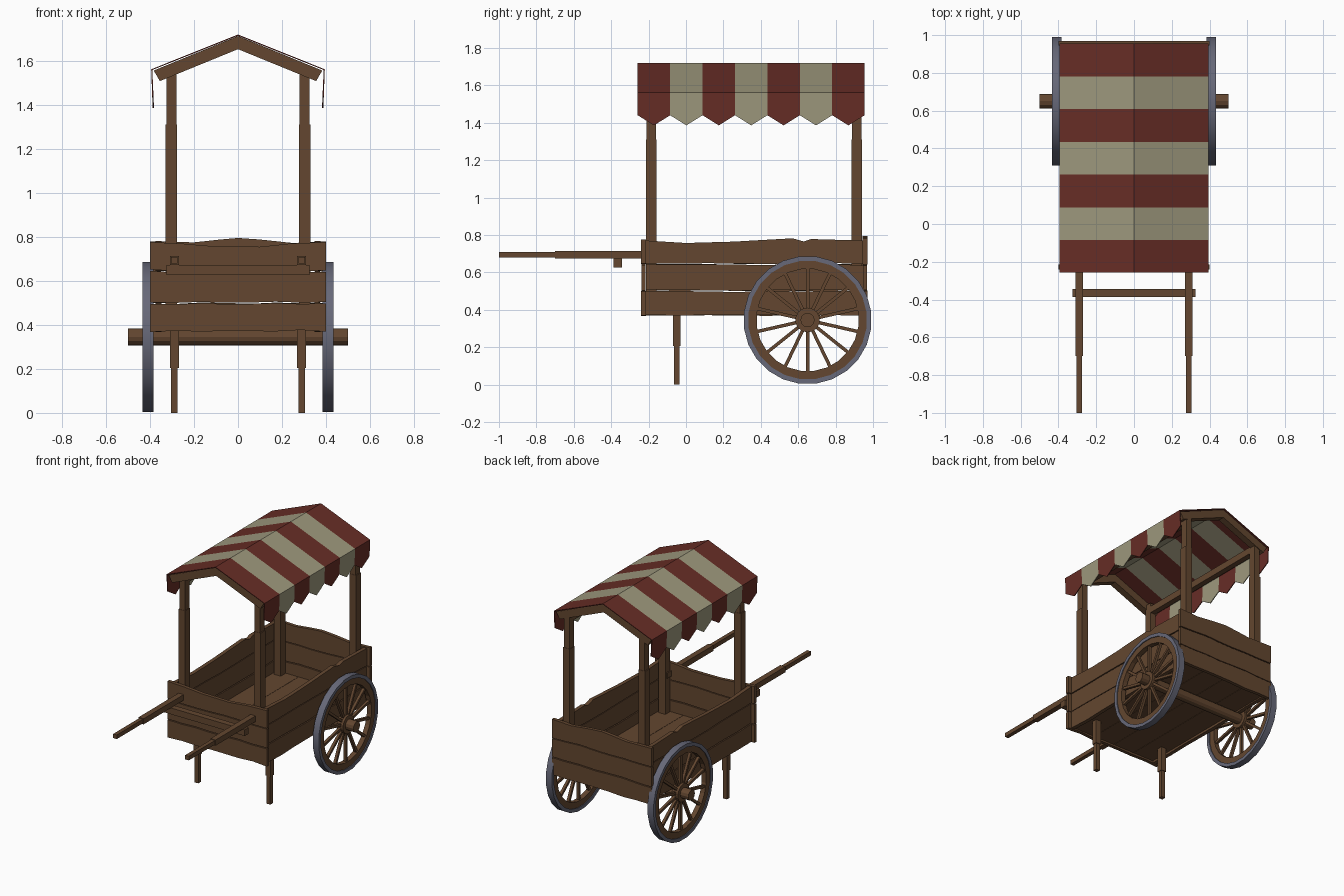
import bpy, bmesh, math, random
from mathutils import Vector, Matrix

if "Cube" in bpy.data.objects:
    bpy.data.objects.remove(bpy.data.objects["Cube"])

random.seed(4)

def material(name, rgb):
    m = bpy.data.materials.new(name)
    m.diffuse_color = (*rgb, 1)
    m.use_nodes = True
    m.node_tree.nodes["Principled BSDF"].inputs["Base Color"].default_value = m.diffuse_color
    return m

WOOD = material("brown wood", (0.125, 0.062, 0.029))
RED = material("red canvas", (0.135, 0.026, 0.019))
CREAM = material("cream canvas", (0.34, 0.315, 0.205))
METAL = material("grey metal", (0.135, 0.14, 0.19))

def finish(name, bm, mats, recalc=True):
    if recalc:
        bmesh.ops.recalc_face_normals(bm, faces=bm.faces)
    me = bpy.data.meshes.new(name)
    bm.to_mesh(me)
    bm.free()
    ob = bpy.data.objects.new(name, me)
    for m in mats:
        me.materials.append(m)
    bpy.context.collection.objects.link(ob)
    return ob

def add_box(bm, lo, hi):
    lo, hi = Vector(lo), Vector(hi)
    mat = Matrix.Translation((lo + hi) / 2) @ Matrix.Diagonal((*(hi - lo), 1))
    return bmesh.ops.create_cube(bm, size=1, matrix=mat)["verts"]

def box(name, lo, hi):
    bm = bmesh.new()
    add_box(bm, lo, hi)
    return finish(name, bm, [WOOD])

def prism(name, pts, lo, hi, axis):
    """Extrude a (u, z) outline along x or y between lo and hi."""
    bm = bmesh.new()
    at = (lambda u, z, d: (d, u, z)) if axis == "x" else (lambda u, z, d: (u, d, z))
    a = [bm.verts.new(at(u, z, lo)) for u, z in pts]
    b = [bm.verts.new(at(u, z, hi)) for u, z in pts]
    bm.faces.new(a)
    bm.faces.new(b)
    for i in range(len(pts)):
        j = (i + 1) % len(pts)
        bm.faces.new((a[i], a[j], b[j], b[i]))
    return finish(name, bm, [WOOD])

def seam(u0, u1, z, n=7):
    return [(u0 + (u1 - u0) * i / n, z + random.uniform(-0.005, 0.005)) for i in range(n + 1)]

def plank_wall(name, u0, u1, lo, hi, axis, top):
    """Three stacked planks with uneven seams and a given top edge."""
    edges = [seam(u0, u1, 0.372), seam(u0, u1, 0.5), seam(u0, u1, 0.645), top]
    for k in range(3):
        low = [(u, z + (0.003 if k else 0)) for u, z in edges[k]]
        high = [(u, z - (0.003 if k < 2 else 0)) for u, z in edges[k + 1]]
        d = 0.002 * (k % 2)
        prism(f"{name}_plank_{k + 1}", low + high[::-1], lo + d, hi - d, axis)

def ring(bm, r0, r1, x0, x1, n, c):
    """Rectangular-section ring (or disc when r0 is 0) around the x axis."""
    prof = [(r0, x0), (r1, x0), (r1, x1), (r0, x1)]
    rows = []
    for i in range(n):
        a = 2 * math.pi * (i + 0.5) / n
        rows.append([bm.verts.new((x, c[0] + r * math.cos(a), c[1] + r * math.sin(a)))
                     for r, x in prof])
    for i in range(n):
        p, q = rows[i], rows[(i + 1) % n]
        for k in range(4):
            m = (k + 1) % 4
            bm.faces.new((p[k], p[m], q[m], q[k]))

# cart body
side_top = [(-0.215, 0.77), (0, 0.757), (0.25, 0.764), (0.57, 0.782), (0.63, 0.765),
            (0.67, 0.778), (0.945, 0.77)]
for s, side in ((-1, "left"), (1, "right")):
    x = sorted((s * 0.347, s * 0.375))
    plank_wall(f"{side}_wall", -0.215, 0.945, x[0], x[1], "x", side_top)
plank_wall("front_wall", -0.40, 0.40, -0.24, -0.215, "y",
           [(-0.4, 0.776), (-0.26, 0.77), (-0.12, 0.758), (0.1, 0.755), (0.24, 0.77), (0.4, 0.776)])
plank_wall("back_wall", -0.40, 0.40, 0.945, 0.97, "y",
           [(-0.4, 0.78), (-0.2, 0.775), (-0.08, 0.788), (0, 0.795), (0.1, 0.788), (0.25, 0.772), (0.4, 0.78)])
for i in range(4):
    w = 0.694 / 4
    box(f"floor_board_{i + 1}", (-0.347 + i * w, -0.215, 0.385), (-0.349 + (i + 1) * w, 0.945, 0.415))

for s, side in ((-1, "left"), (1, "right")):
    def sbox(name, x0, x1, y0, y1, z0, z1):
        x = sorted((s * x0, s * x1))
        return box(f"{side}_{name}", (x[0], y0, z0), (x[1], y1, z1))

    # canopy posts, thinner near the top, and the beam joining them
    for end, y0 in (("front", -0.213), ("back", 0.886)):
        sbox(f"{end}_post", 0.277, 0.33, y0, y0 + 0.055, 0.41, 1.31)
        sbox(f"{end}_post_upper", 0.28, 0.324, y0 + 0.002, y0 + 0.053, 1.31, 1.575)
    sbox("eave_beam", 0.282, 0.322, -0.16, 0.89, 1.50, 1.55)

    # handles and legs with slimmer ends
    sbox("handle", 0.269, 0.31, -0.70, -0.17, 0.673, 0.714)
    sbox("handle_grip", 0.275, 0.304, -1.0, -0.70, 0.679, 0.709)
    sbox("leg_upper", 0.269, 0.31, -0.07, -0.03, 0.205, 0.39)
    sbox("leg_lower", 0.274, 0.305, -0.065, -0.035, 0.0, 0.205)

    # wheel: iron tyre, wooden rim, hub and fourteen spokes
    c = (0.65, 0.345)
    bm = bmesh.new()
    ring(bm, 0.318, 0.343, s * 0.385, s * 0.433, 24, c)
    tyre = finish(f"{side}_tyre", bm, [METAL])
    bpy.ops.object.select_all(action="DESELECT")
    tyre.select_set(True)
    bpy.context.view_layer.objects.active = tyre
    bpy.ops.object.shade_smooth_by_angle(angle=math.radians(30))
    bm = bmesh.new()
    ring(bm, 0.274, 0.319, s * 0.391, s * 0.427, 24, c)
    finish(f"{side}_wheel_rim", bm, [WOOD])
    bm = bmesh.new()
    ring(bm, 0.036, 0.066, s * 0.383, s * 0.435, 14, c)
    finish(f"{side}_hub", bm, [WOOD])
    bm = bmesh.new()
    for i in range(14):
        vs = add_box(bm, (-0.010, -0.009, 0.055), (0.010, 0.009, 0.28))
        m = Matrix.Translation((s * 0.409, *c)) @ Matrix.Rotation(2 * math.pi * i / 14, 4, "X")
        bmesh.ops.transform(bm, matrix=m, verts=vs)
    finish(f"{side}_spokes", bm, [WOOD])

# axle and handle crossbar
bm = bmesh.new()
bmesh.ops.create_cone(bm, cap_ends=True, segments=12, radius1=0.038, radius2=0.038, depth=1.0,
                      matrix=Matrix.Translation((0, 0.65, 0.345)) @ Matrix.Rotation(math.pi / 2, 4, "Y"))
finish("axle", bm, [WOOD])
box("handle_crossbar", (-0.325, -0.387, 0.627), (0.325, -0.343, 0.673))

# gabled rafters
gable = [(-0.383, 1.556), (0, 1.713), (0.383, 1.556), (0.355, 1.508), (0, 1.653), (-0.355, 1.508)]
prism("front_rafters", gable, -0.25, -0.20, "y")
prism("back_rafters", gable, 0.895, 0.945, "y")

# striped canopy with pointed valance
bm = bmesh.new()
y_start, y_end, count = -0.258, 0.955, 7
step = (y_end - y_start) / count
for i in range(count):
    y0, y1 = y_start + i * step, y_start + (i + 1) * step
    for s in (-1, 1):
        roof = [(0, y0, 1.717), (s * 0.392, y0, 1.56), (s * 0.392, y1, 1.56), (0, y1, 1.717)]
        flap = [(s * 0.392, y0, 1.56), (s * 0.387, y0, 1.44), (s * 0.385, (y0 + y1) / 2, 1.386),
                (s * 0.387, y1, 1.44), (s * 0.392, y1, 1.56)]
        for pts in (roof, flap):
            f = bm.faces.new([bm.verts.new(p) for p in (pts if s > 0 else pts[::-1])])
            f.material_index = i % 2
bmesh.ops.remove_doubles(bm, verts=bm.verts, dist=0.0005)
canopy = finish("canopy", bm, [RED, CREAM], recalc=False)
mod = canopy.modifiers.new("thickness", "SOLIDIFY")
mod.thickness = 0.006
mod.offset = 0
